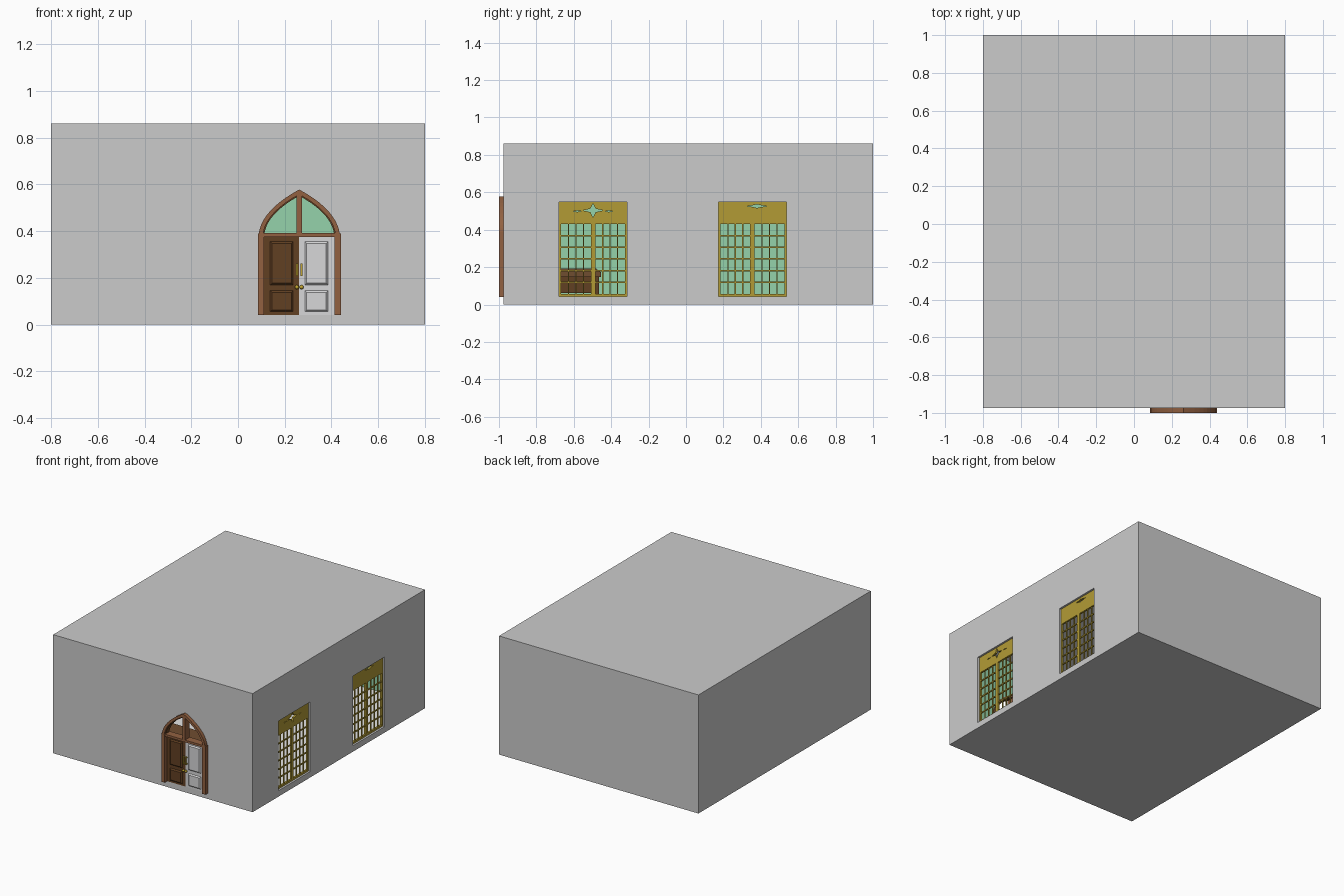
import bpy, bmesh, math
from mathutils import Vector

if "Cube" in bpy.data.objects:
    bpy.data.objects.remove(bpy.data.objects["Cube"])


def mat(name, c):
    m = bpy.data.materials.new(name)
    m.diffuse_color = (*c, 1)
    m.use_nodes = True
    m.node_tree.nodes["Principled BSDF"].inputs["Base Color"].default_value = m.diffuse_color
    return m


GREY = mat("wall grey", (0.60, 0.60, 0.60))
WHITE = mat("floor white", (0.90, 0.90, 0.90))
PALE = mat("pale door", (0.68, 0.68, 0.69))
GREEN = mat("interior green", (0.30, 0.65, 0.41))
GOLD = mat("window gold", (0.45, 0.33, 0.036))
DARK = mat("dark brown wood", (0.12, 0.05, 0.016))
FRAME = mat("frame brown wood", (0.29, 0.12, 0.053))
BENCH = mat("bench brown", (0.16, 0.075, 0.03))
BRASS = mat("brass", (0.55, 0.38, 0.03))


def finish(name, bm, *mats):
    bmesh.ops.recalc_face_normals(bm, faces=bm.faces)
    me = bpy.data.meshes.new(name)
    bm.to_mesh(me)
    bm.free()
    for m in mats:
        me.materials.append(m)
    ob = bpy.data.objects.new(name, me)
    bpy.context.collection.objects.link(ob)
    return ob


def add_box(bm, x0, x1, y0, y1, z0, z1):
    v = bmesh.ops.create_cube(bm, size=1)["verts"]
    for p in v:
        p.co = Vector((x0 if p.co.x < 0 else x1, y0 if p.co.y < 0 else y1, z0 if p.co.z < 0 else z1))
    return v


def boxes(name, m, *bs):
    bm = bmesh.new()
    for b in bs:
        add_box(bm, *b)
    return finish(name, bm, m)


def prism(name, m, pts, a, b, axis="y"):
    """Extrude a 2D outline (u, z) between a and b along an axis."""
    bm = bmesh.new()
    co = (lambda u, z, d: (u, d, z)) if axis == "y" else (lambda u, z, d: (d, u, z))
    f = bm.faces.new([bm.verts.new(co(u, z, a)) for u, z in pts])
    g = bmesh.ops.extrude_face_region(bm, geom=[f])["geom"]
    d = (0, b - a, 0) if axis == "y" else (b - a, 0, 0)
    bmesh.ops.translate(bm, verts=[e for e in g if isinstance(e, bmesh.types.BMVert)], vec=d)
    return finish(name, bm, m)


def cut(ob, cutters):
    for c in cutters:
        c.hide_render = True
        md = ob.modifiers.new("cut", "BOOLEAN")
        md.operation, md.object, md.solver = "DIFFERENCE", c, "EXACT"
    bpy.context.view_layer.update()
    me = bpy.data.meshes.new_from_object(ob.evaluated_get(bpy.context.evaluated_depsgraph_get()))
    ob.modifiers.clear()
    ob.data = me
    for c in cutters:
        bpy.data.objects.remove(c)


# Pointed arch outline, both halves, scaled about its centre
CX, SPRING = 0.262, 0.385


def arch(s):
    half = []
    for i in range(11):
        t = i / 10
        u = (1 - t) ** 2 * 0.088 + 2 * t * (1 - t) * 0.10 + t * t * CX
        z = (1 - t) ** 2 * SPRING + 2 * t * (1 - t) * 0.49 + t * t * 0.578
        half.append((CX + (u - CX) * s, SPRING + (z - SPRING) * s))
    return half + [(2 * CX - u, z) for u, z in half[-2::-1]]


# Hollow room shell with window and door openings
WINDOWS = (-0.497, 0.355)
HW = 0.182
shell = boxes("room_shell", GREY, (-0.8, 0.8, -0.975, 1.0, 0, 0.86))
cutters = [boxes("cut_inside", GREY, (-0.77, 0.77, -0.945, 0.97, 0.04, 0.82))]
cutters += [boxes("cut_window", GREY, (0.74, 0.85, y - HW, y + HW, 0.043, 0.548)) for y in WINDOWS]
door_hole = [(0.10, 0.042)] + arch(0.93) + [(0.424, 0.042)]
cutters.append(prism("cut_door", GREY, door_hole, -1.05, -0.90))
cut(shell, cutters)
me = shell.data
me.materials.clear()
for m in (GREY, WHITE, GREEN):
    me.materials.append(m)
for p in me.polygons:
    c = p.center
    inside = abs(c.x) < 0.7705 and -0.9455 < c.y < 0.9705 and 0.0395 < c.z < 0.8205
    p.material_index = 0 if not inside else (1 if abs(p.normal.z) > 0.5 else 2)


# Windows: barred double casement under a pierced header
def diamond(y, z, ry, rz, pinch=0.35):
    pts = []
    for i in range(8):
        a = i * math.pi / 4
        k = 1 if i % 2 == 0 else pinch
        pts.append((y + ry * k * math.cos(a), z + rz * k * math.sin(a)))
    return prism("cut_star", GOLD, pts, 0.7, 0.85, "x")


for n, yc in enumerate(WINDOWS):
    X = (0.772, 0.786)
    y0, y1, zb, zt = yc - HW, yc + HW, 0.043, 0.43
    bars = [(*X, y0, y0 + 0.011, zb, zt), (*X, y1 - 0.011, y1, zb, zt),
            (*X, yc - 0.012, yc + 0.012, zb, zt), (*X, y0, y1, zb, zb + 0.014)]
    thin = (0.775, 0.783)
    for s in (-1, 1):
        for i in range(1, 4):
            y = yc + s * (0.012 + i * (HW - 0.023) / 4)
            bars.append((*thin, y - 0.003, y + 0.003, zb, zt))
    for i in range(1, 6):
        z = 0.057 + i * (zt - 0.057) / 6
        bars.append((*thin, y0, y1, z - 0.004, z + 0.004))
    boxes(f"window_bars_{n + 1}", GOLD, *bars)
    header = boxes(f"window_header_{n + 1}", GOLD, (*X, y0, y1, zt, 0.548))
    if n == 0:
        stars = [diamond(yc, 0.503, 0.055, 0.038)]
        stars += [diamond(yc + s * 0.085, 0.499, 0.022, 0.004, 0.6) for s in (-1, 1)]
    else:
        stars = [diamond(yc + 0.025, 0.526, 0.055, 0.010, 0.6)]
    cut(header, stars)

# Door frame: jambs, transom, arch ring and centre mullion
boxes("door_jambs", FRAME, (0.085, 0.112, -1.0, -0.94, 0.04, 0.39), (0.412, 0.44, -1.0, -0.94, 0.04, 0.39))
boxes("door_transom", FRAME, (0.09, 0.435, -0.998, -0.942, 0.375, 0.391))
boxes("arch_mullion", FRAME, (0.251, 0.273, -0.997, -0.943, 0.385, 0.560))


def ring(name, m, s0, s1, a, b):
    bm = bmesh.new()
    rows = [[bm.verts.new((u, d, z)) for u, z in arch(s)]
            for s, d in ((s0, a), (s1, a), (s1, b), (s0, b))]
    for k in range(4):
        r, q = rows[k], rows[(k + 1) % 4]
        for i in range(len(r) - 1):
            bm.faces.new((r[i], r[i + 1], q[i + 1], q[i]))
    for e in (0, -1):
        bm.faces.new([r[e] for r in rows])
    return finish(name, bm, m)


ring("arch_frame", FRAME, 1.0, 0.89, -1.0, -0.94)
ring("arch_inner_bead", DARK, 0.89, 0.86, -0.99, -0.95)


# Door leaves with raised panels
def leaf(name, m, x0, x1, p0, p1):
    bm = bmesh.new()
    add_box(bm, x0, x1, -0.975, -0.953, 0.042, 0.376)
    for z0, z1 in ((0.055, 0.145), (0.17, 0.355)):
        for out, y in ((1, -0.975), (-1, -0.953)):
            v = add_box(bm, p0, p1, min(y, y - out * 0.008), max(y, y - out * 0.008), z0, z1)
            cx, cz = (p0 + p1) / 2, (z0 + z1) / 2
            for q in v:
                if abs(q.co.y - (y - out * 0.008)) < 1e-5:
                    q.co.x -= math.copysign(0.008, q.co.x - cx)
                    q.co.z -= math.copysign(0.008, q.co.z - cz)
    return finish(name, bm, m)


leaf("door_leaf_left", DARK, 0.111, 0.262, 0.138, 0.236)
leaf("door_leaf_right", PALE, 0.262, 0.413, 0.286, 0.385)

# Door pulls and knobs
for side, s in (("left", -1), ("right", 1)):
    x = CX + s * 0.010
    boxes(f"door_pull_{side}", BRASS, (x - 0.004, x + 0.004, -0.992, -0.986, 0.208, 0.262),
          (x - 0.004, x + 0.004, -0.990, -0.974, 0.208, 0.216),
          (x - 0.004, x + 0.004, -0.990, -0.974, 0.254, 0.262))
    bm = bmesh.new()
    bmesh.ops.create_uvsphere(bm, u_segments=12, v_segments=8, radius=0.009)
    bmesh.ops.translate(bm, verts=bm.verts, vec=(x, -0.985, 0.16))
    knob = finish(f"door_knob_{side}", bm, BRASS)
    knob.data.shade_smooth()

# Bench inside, seen through the first window
bench_top = [(-0.75, 0.148), (-0.455, 0.148), (-0.455, 0.172), (-0.48, 0.192), (-0.725, 0.192), (-0.75, 0.172)]
prism("bench_top", BENCH, bench_top, -0.2, 0.22, "x")
boxes("bench_body", DARK, (-0.19, 0.21, -0.74, -0.465, 0.062, 0.148))
boxes("bench_feet", DARK, *[(x, x + 0.03, y, y + 0.03, 0.04, 0.062) for x in (-0.19, 0.18) for y in (-0.74, -0.495)])
